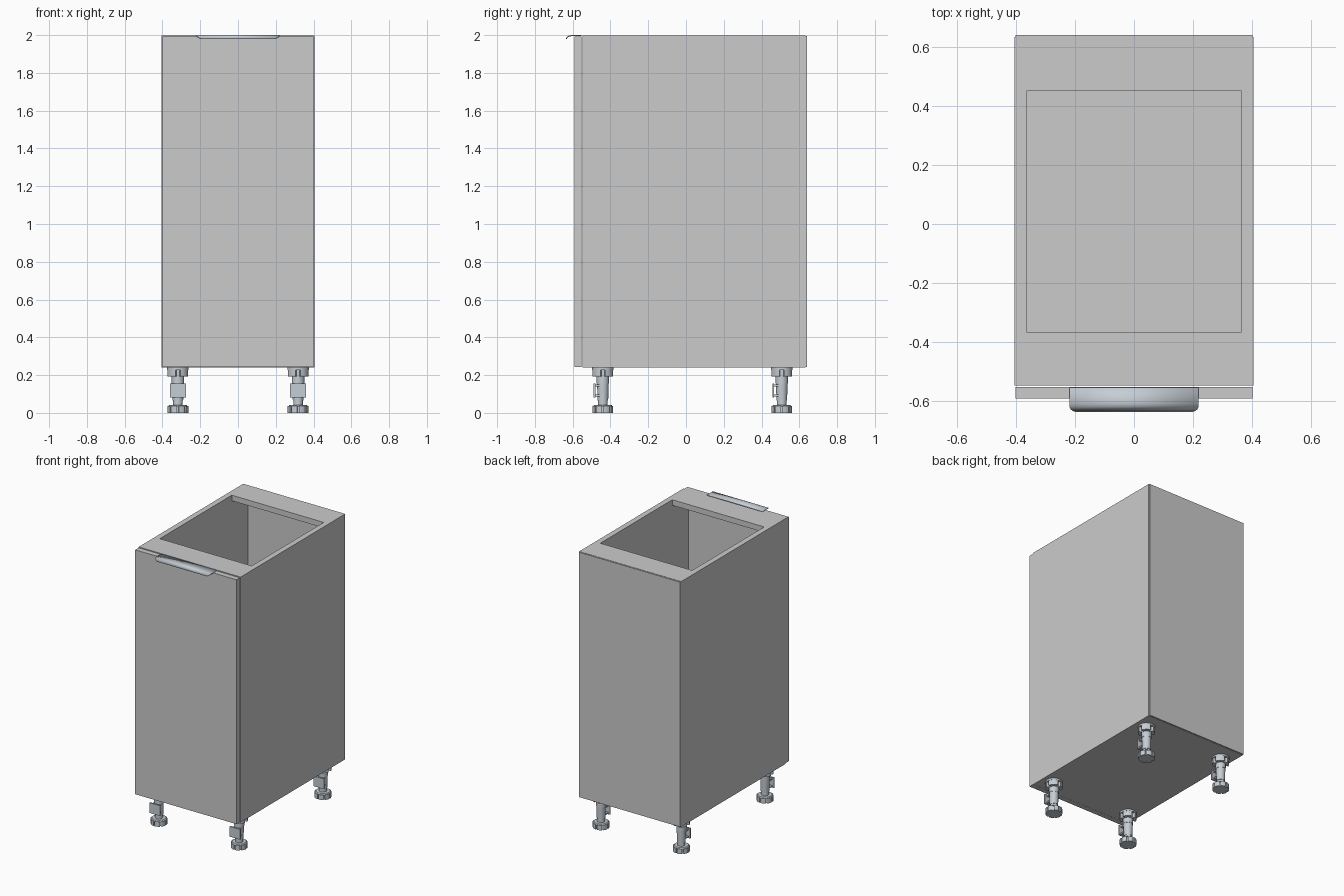
import bpy, bmesh, math
from mathutils import Matrix, Vector

if "Cube" in bpy.data.objects:
    bpy.data.objects.remove(bpy.data.objects["Cube"])

metal = bpy.data.materials.new("brushed_metal")
metal.diffuse_color = (0.56, 0.61, 0.66, 1)
metal.use_nodes = True
metal.node_tree.nodes["Principled BSDF"].inputs["Base Color"].default_value = metal.diffuse_color


def finish(name, bm, mat=None, smooth=False):
    bmesh.ops.recalc_face_normals(bm, faces=bm.faces[:])
    me = bpy.data.meshes.new(name)
    bm.to_mesh(me)
    bm.free()
    ob = bpy.data.objects.new(name, me)
    bpy.context.collection.objects.link(ob)
    if mat:
        me.materials.append(mat)
    if smooth:
        bpy.context.view_layer.objects.active = ob
        ob.select_set(True)
        bpy.ops.object.shade_smooth_by_angle(angle=math.radians(35))
        ob.select_set(False)
    return ob


def add_box(bm, x0, x1, y0, y1, z0, z1):
    m = Matrix.Translation(((x0 + x1) / 2, (y0 + y1) / 2, (z0 + z1) / 2)) @ \
        Matrix.Diagonal((x1 - x0, y1 - y0, z1 - z0, 1))
    bmesh.ops.create_cube(bm, size=1, matrix=m)


def box(name, *dims):
    bm = bmesh.new()
    add_box(bm, *dims)
    return finish(name, bm)


def add_cyl(bm, r0, r1, z0, z1, n=24):
    bmesh.ops.create_cone(bm, cap_ends=True, segments=n, radius1=r0, radius2=r1,
                          depth=z1 - z0, matrix=Matrix.Translation((0, 0, (z0 + z1) / 2)))


def add_notched(bm, r_out, r_in, teeth, gap, z0, z1):
    """Disc with evenly spaced notches cut into its rim."""
    pts = []
    step = math.tau / teeth
    for t in range(teeth):
        a0 = t * step + gap / 2
        a1 = (t + 1) * step - gap / 2
        pts.append((r_in, a0))
        pts += [(r_out, a0 + (a1 - a0) * i / 4) for i in range(5)]
        pts.append((r_in, a1))
    f = bm.faces.new([bm.verts.new((r * math.cos(a), r * math.sin(a), z0)) for r, a in pts])
    ext = bmesh.ops.extrude_face_region(bm, geom=[f], use_keep_orig=True)
    top = [v for v in ext["geom"] if isinstance(v, bmesh.types.BMVert)]
    bmesh.ops.translate(bm, verts=top, vec=(0, 0, z1 - z0))


# Carcass panels
Z0, Z1, T = 0.24, 1.997, 0.04
Y0, Y1 = -0.547, 0.632
W = 0.404
for side, s in (("left", -1), ("right", 1)):
    box(f"{side}_side_panel", *sorted((s * W, s * (W - T))), Y0, Y1, Z0, Z1)
box("bottom_panel", -W + T, W - T, Y0, Y1, Z0, Z0 + T)
box("front_top_rail", -W + T, W - T, Y0, -0.365, Z1 - T, Z1)
box("rear_top_rail", -W + T, W - T, 0.45, Y1, Z1 - T, Z1)
box("back_panel", -W + 0.003, W - 0.003, Y1, 0.64, Z0 + 0.002, Z1 - 0.002)

# Door
box("door", -0.401, 0.401, -0.59, -0.552, 0.243, 1.993)

# Lip handle: flat plate on the door top, curling down at the front
rows = [(-0.553, 2.0, 0.219), (-0.608, 2.0, 0.219), (-0.619, 1.998, 0.218),
        (-0.627, 1.994, 0.214), (-0.633, 1.988, 0.207), (-0.636, 1.981, 0.197)]
bm = bmesh.new()
pairs = [(bm.verts.new((-w, y, z)), bm.verts.new((w, y, z))) for y, z, w in rows]
for (a, b), (c, d) in zip(pairs, pairs[1:]):
    bm.faces.new((a, c, d, b))
handle = finish("handle", bm, metal, True)
if handle.data.polygons[0].normal.z < 0:
    handle.data.flip_normals()
sol = handle.modifiers.new("thickness", "SOLIDIFY")
sol.thickness = 0.006
sol.offset = -1

# Adjustable legs
for yname, y in (("front", -0.44), ("rear", 0.507)):
    for xname, x in (("left", -0.318), ("right", 0.318)):
        bm = bmesh.new()
        add_cyl(bm, 0.057, 0.057, 0.228, 0.24)                       # mounting plate
        add_notched(bm, 0.056, 0.036, 4, 0.45, 0.192, 0.23)          # socket
        add_cyl(bm, 0.033, 0.033, 0.155, 0.2)                        # upper sleeve
        add_cyl(bm, 0.028, 0.031, 0.065, 0.16)                       # column
        add_cyl(bm, 0.025, 0.025, 0.03, 0.07)                        # threaded stem
        add_notched(bm, 0.055, 0.046, 8, 0.16, 0.0, 0.036)           # foot
        add_cyl(bm, 0.052, 0.046, 0.034, 0.042)                      # foot bevel
        add_box(bm, -0.042, 0.042, -0.049, -0.04, 0.082, 0.155)      # plinth clip
        for z in (0.088, 0.14):
            add_box(bm, -0.03, 0.03, -0.042, -0.012, z, z + 0.009)
        bmesh.ops.translate(bm, verts=bm.verts[:], vec=Vector((x, y, 0)))
        finish(f"{yname}_{xname}_leg", bm, metal, True)
